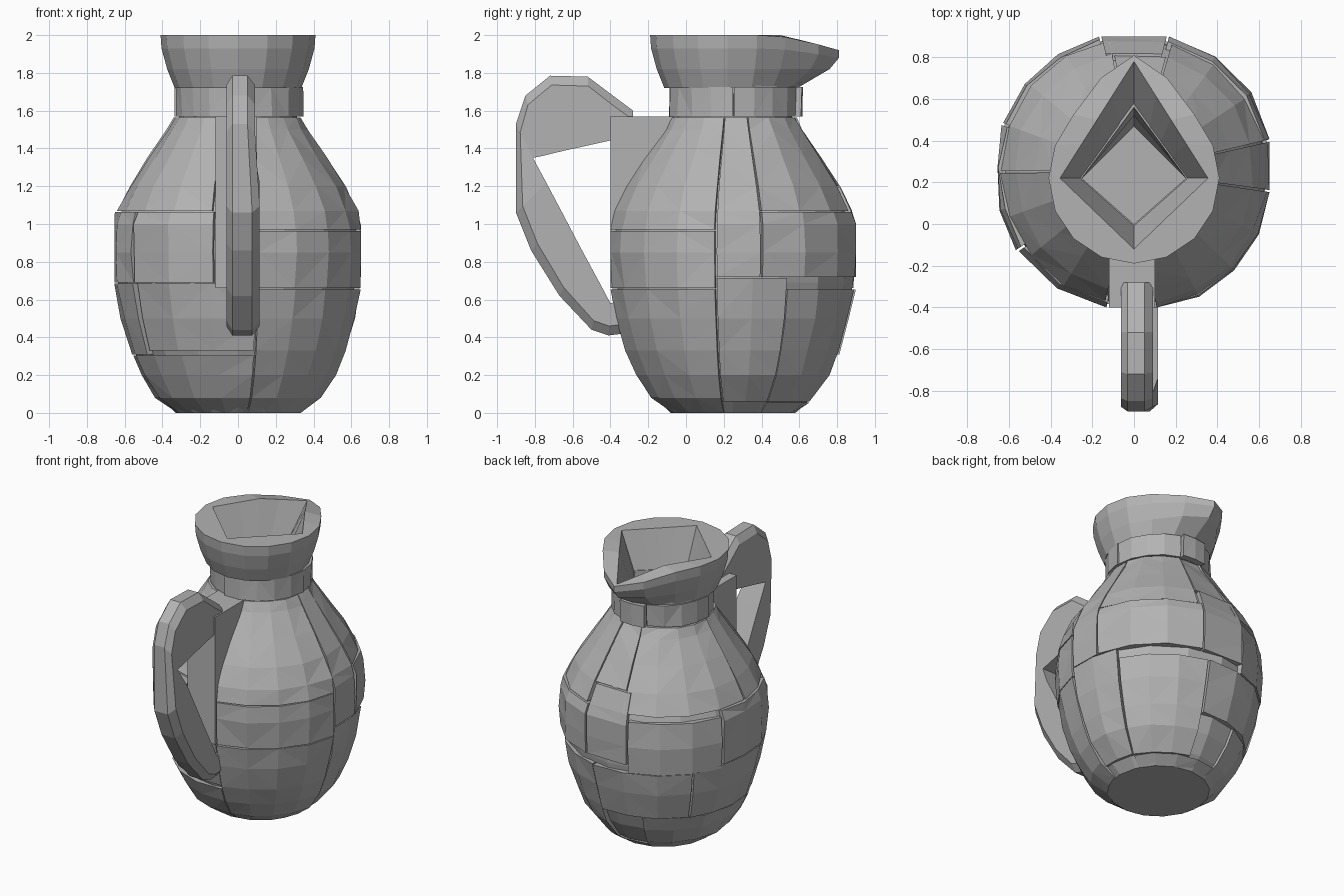
import bpy, bmesh, math, random
from mathutils import Vector

random.seed(4)
cube = bpy.data.objects.get("Cube")
if cube:
    bpy.data.objects.remove(cube, do_unlink=True)

clay = bpy.data.materials.new("grey_clay")
clay.use_nodes = True
clay.diffuse_color = (0.45, 0.45, 0.45, 1)
clay.node_tree.nodes["Principled BSDF"].inputs["Base Color"].default_value = clay.diffuse_color

CY = 0.25      # axis of the jug in y
N = 16         # sides of the round parts
PROFILE = [(0, .33), (.08, .44), (.2, .52), (.33, .575), (.5, .625), (.69, .66), (.85, .67),
           (1.0, .665), (1.07, .64), (1.2, .575), (1.35, .475), (1.5, .375), (1.57, .335)]


def finish(name, bm):
    bmesh.ops.recalc_face_normals(bm, faces=bm.faces)
    mesh = bpy.data.meshes.new(name)
    bm.to_mesh(mesh)
    bm.free()
    mesh.materials.append(clay)
    obj = bpy.data.objects.new(name, mesh)
    bpy.context.collection.objects.link(obj)
    return obj


def loft(name, loops, closed=False):
    """Skin a list of equal closed loops; cap the ends unless the loops wrap round."""
    bm = bmesh.new()
    rings = [[bm.verts.new(p) for p in loop] for loop in loops]
    pairs = list(zip(rings, rings[1:])) + ([(rings[-1], rings[0])] if closed else [])
    for a, b in pairs:
        for i in range(len(a)):
            j = (i + 1) % len(a)
            bm.faces.new((a[i], a[j], b[j], b[i]))
    if not closed:
        bm.faces.new(rings[0])
        bm.faces.new(rings[-1])
    return finish(name, bm)


def radius(z):
    for (z0, r0), (z1, r1) in zip(PROFILE, PROFILE[1:]):
        if z <= z1:
            return r0 + (r1 - r0) * (z - z0) / (z1 - z0)
    return PROFILE[-1][1]


def circle(r, z, cy=CY):
    return [(r * math.cos(t), cy + r * math.sin(t), z) for t in
            (2 * math.pi * i / N for i in range(N))]


def diamond(rx, front, back, z, cy=0.22):
    """Four-cornered opening sampled at the same angles as the circles."""
    pts = []
    for i in range(N):
        t = 2 * math.pi * i / N
        c, s = math.cos(t), math.sin(t)
        k = 1 / (abs(c) + abs(s))
        pts.append((rx * c * k, cy + (back if s > 0 else front) * s * k, z))
    return pts


def patch(name, a0, a1, z0, z1, grow=0.0, wall=0.05):
    """One curved shard of the wall, with faceted outer face and closed sides."""
    steps = max(1, round((a1 - a0) / 20))
    gap = 0.5
    angles = [math.radians(a0 + gap + (a1 - a0 - 2 * gap) * i / steps) for i in range(steps + 1)]
    zs = [z0] + [z for z, _ in PROFILE if z0 + .04 < z < z1 - .04] + [z1 - .006]
    bm = bmesh.new()

    def grid(inset, jitter):
        rows = []
        for z in zs:
            row = []
            for t in angles:
                r = radius(z) + grow - inset + random.uniform(-jitter, jitter)
                x = max(-.655, min(.65, r * math.cos(t)))
                y = max(-.65, min(.65, r * math.sin(t)))
                row.append(bm.verts.new((x, CY + y, z)))
            rows.append(row)
        return rows

    outer, inner = grid(0, .006), grid(wall, 0)
    for g in (outer, inner):
        for j in range(len(zs) - 1):
            for i in range(steps):
                bm.faces.new((g[j][i], g[j][i + 1], g[j + 1][i + 1], g[j + 1][i]))

    def rim(g):
        return (g[0] + [row[-1] for row in g[1:-1]] + g[-1][::-1]
                + [row[0] for row in g[-2:0:-1]])

    a, b = rim(outer), rim(inner)
    for i in range(len(a)):
        j = (i + 1) % len(a)
        bm.faces.new((a[i], a[j], b[j], b[i]))
    bmesh.ops.triangulate(bm, faces=bm.faces[:])
    return finish(name, bm)


# Hollow inner vessel behind the shards
shell = [circle(r - (.025 if z else 0), z) for z, r in PROFILE] + [circle(.325, 1.74)]
well = [diamond(.25, .22, .34, 1.74), diamond(.25, .22, .3, 1.55), diamond(.5, .45, .5, 1.05),
        diamond(.5, .45, .5, .6), diamond(.25, .22, .25, .1)]
loft("inner_vessel", shell + well)

# Shards of the lower wall, belt and shoulder (start angle, end angle, bottom, top, growth)
SHARDS = {
    "base_front": (198, 279, 0, .31, 0),
    "lower_front": (214, 279, .33, .69, -.008),
    "lower_right": (142, 213, .31, .69, 0),
    "base_right": (110, 198, 0, .31, -.005),
    "lower_front_left": (279, 352, 0, .66, 0),
    "lower_left": (-8, 26, .06, .72, 0),
    "lower_back_left": (26, 80, .06, .66, -.006),
    "lower_back": (80, 142, .31, .66, 0),
    "base_back": (26, 110, 0, .06, -.005),
    "belt_front": (214, 259, .69, 1.07, 0),
    "belt_right": (160, 214, .69, 1.07, .005),
    "belt_back_right": (104, 160, .66, 1.03, 0),
    "belt_back": (76, 104, .72, 1.2, .005),
    "belt_back_left": (13, 76, .72, 1.07, .006),
    "belt_front_left": (279, 352, .66, .97, 0),
    "shoulder_left": (-8, 13, .72, 1.57, -.004),
    "shoulder_front_left": (279, 352, .97, 1.57, 0),
    "shoulder_front_right": (180, 258, 1.07, 1.57, -.004),
    "shoulder_back_right": (100, 180, 1.07, 1.57, 0),
    "shoulder_back": (74, 100, 1.2, 1.57, -.006),
    "shoulder_back_left": (13, 74, 1.07, 1.57, 0),
}
for name, spec in SHARDS.items():
    patch(name, *spec)

# Neck collar in loose segments
for k, (a, b, g) in enumerate([(0, 75, .008), (75, 105, .035), (105, 185, 0),
                               (185, 262, -.006), (262, 360, .008)]):
    patch("neck_segment_%d" % (k + 1), a, b, 1.57, 1.73, g)


# Flared rim drawn out into a pointed pouring lip at the back
def rim_loop(r, z, tip, drop):
    pts = []
    for i in range(N):
        t = 2 * math.pi * i / N
        s = math.sin(t)
        lip = max(0, s) ** 6
        pts.append((r * math.cos(t), .22 + s * (r + (tip - r) * lip), z - drop * lip))
    return pts


loft("rim", [rim_loop(.335, 1.72, .37, 0), rim_loop(.375, 1.82, .54, 0),
             rim_loop(.405, 1.93, .59, .05), rim_loop(.41, 2.0, .59, .08),
             [(x, y, 2.0 - .08 * max(0, (y - .5) / .3)) for x, y, z in
              diamond(.355, .34, .56, 2.0)],
             diamond(.25, .22, .34, 1.72)], closed=True)

# Upright mount where the handle meets the body
loft("handle_mount", [[(-.12, -.4, z), (.1, -.4, z), (.1, back, z), (-.12, back, z)]
                      for z, back in ((.66, -.2), (1.2, -.1), (1.57, 0))])

# Handle: outer and inner edge points in the side plane (y, z)
OUTER = [(-.28, 1.6), (-.4, 1.69), (-.52, 1.78), (-.72, 1.785), (-.85, 1.68), (-.9, 1.53),
         (-.9, 1.06), (-.82, .86), (-.67, .62), (-.5, .44), (-.41, .41), (-.33, .42)]
INNER = [(-.28, 1.47), (-.41, 1.44), (-.5, 1.42), (-.65, 1.387), (-.76, 1.36), (-.81, 1.35),
         (-.74, 1.22), (-.65, 1.05), (-.55, .86), (-.45, .675), (-.4, .58), (-.33, .6)]
sections = []
for (oy, oz), (iy, iz) in zip(OUTER, INNER):
    o, i = Vector((0, oy, oz)), Vector((0, iy, iz))
    m = o + (i - o).normalized() * .05
    right = .09 if oz > 1.5 else .115
    sections.append([(-.062, i.y, i.z), (-.062, m.y, m.z), (-.03, o.y, o.z),
                     (right - .04, o.y, o.z), (right, m.y, m.z), (right, i.y, i.z)])
loft("handle", sections)
